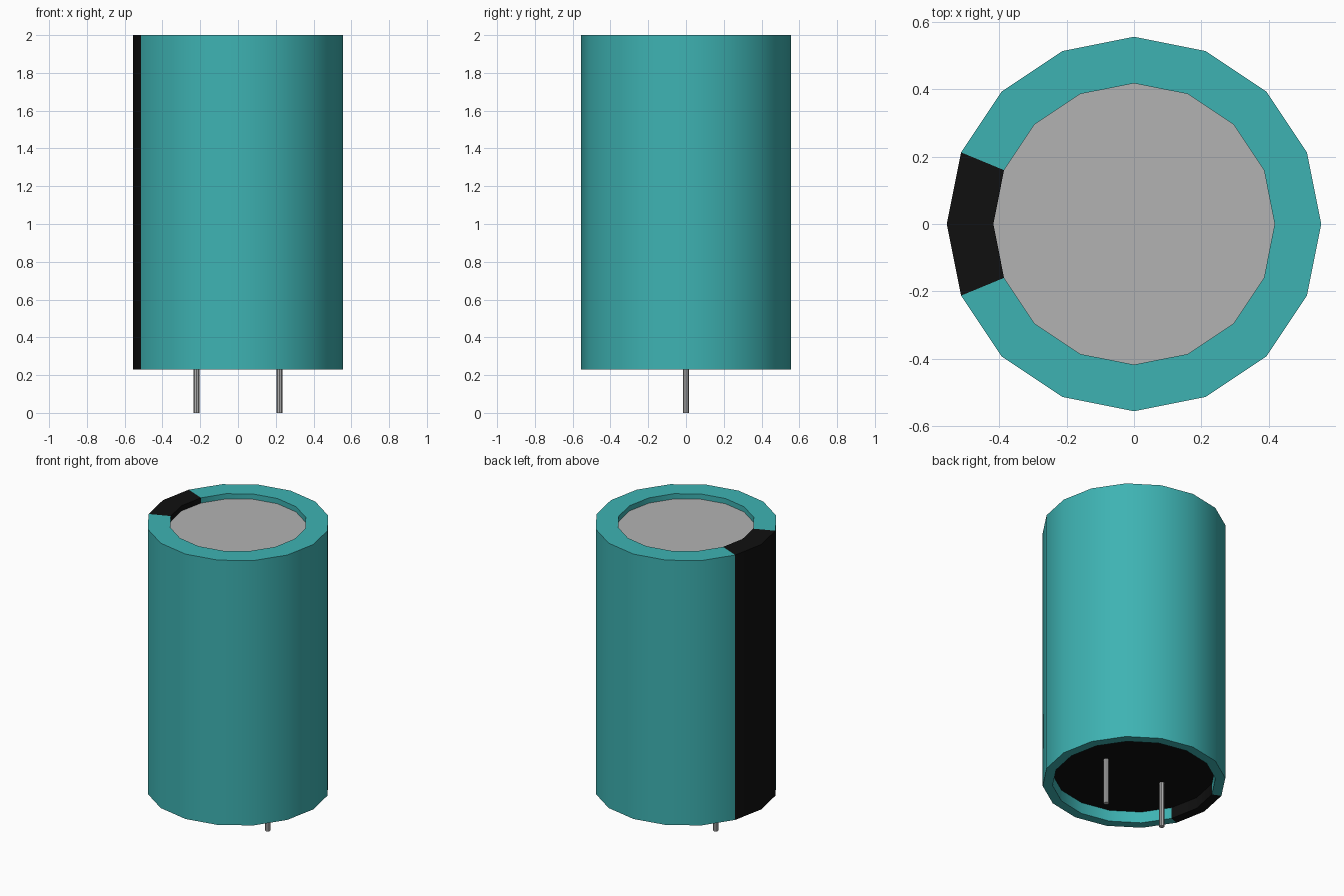
import bpy
import bmesh
import math

cube = bpy.data.objects.get("Cube")
if cube:
    bpy.data.objects.remove(cube, do_unlink=True)

SIDES = 16
BOTTOM, TOP = 0.23, 2.0
BASE_Z, LID_Z = 0.305, 1.965
BASE_R, LID_R, OUTER_R = 0.495, 0.417, 0.555


def material(name, rgb):
    m = bpy.data.materials.new(name)
    m.use_nodes = True
    m.diffuse_color = (*rgb, 1)
    m.node_tree.nodes["Principled BSDF"].inputs["Base Color"].default_value = (*rgb, 1)
    return m


teal = material("teal sleeve", (0.048, 0.45, 0.45))
black = material("black", (0.005, 0.005, 0.005))
grey = material("grey metal", (0.45, 0.45, 0.45))


def finish(bm, name, mats):
    mesh = bpy.data.meshes.new(name)
    bm.to_mesh(mesh)
    bm.free()
    for m in mats:
        mesh.materials.append(m)
    obj = bpy.data.objects.new(name, mesh)
    bpy.context.collection.objects.link(obj)
    return obj


def smooth(obj):
    bpy.ops.object.select_all(action='DESELECT')
    obj.select_set(True)
    bpy.context.view_layer.objects.active = obj
    bpy.ops.object.shade_smooth_by_angle(angle=math.radians(30))


# Sleeve: one wall profile revolved, with lips folded in at both ends
profile = [(BASE_R, BASE_Z), (BASE_R, BOTTOM), (OUTER_R, BOTTOM),
           (OUTER_R, TOP), (LID_R, TOP), (LID_R, LID_Z)]
bm = bmesh.new()
rings = []
for i in range(SIDES):
    a = 2 * math.pi * i / SIDES
    rings.append([bm.verts.new((r * math.cos(a), r * math.sin(a), z)) for r, z in profile])
for i in range(SIDES):
    p, q = rings[i], rings[(i + 1) % SIDES]
    for j in range(len(profile) - 1):
        face = bm.faces.new((p[j], q[j], q[j + 1], p[j + 1]))
        # Polarity stripe: the two facets facing -x
        face.material_index = int(i in (SIDES // 2 - 1, SIDES // 2))
smooth(finish(bm, "sleeve", [teal, black]))


# Recessed end discs
def disc(name, radius, z, mat, flip):
    bm = bmesh.new()
    bmesh.ops.create_circle(bm, cap_ends=True, segments=SIDES, radius=radius)
    for f in bm.faces:
        f.normal_update()
        if (f.normal.z < 0) != flip:
            f.normal_flip()
    bmesh.ops.translate(bm, vec=(0, 0, z), verts=bm.verts)
    finish(bm, name, [mat])


disc("can_top", LID_R, LID_Z, grey, False)
disc("base_seal", BASE_R, BASE_Z, black, True)

# Wire leads
for side, x in (("right", -0.22), ("left", 0.22)):
    bm = bmesh.new()
    bmesh.ops.create_cone(bm, cap_ends=True, segments=8, radius1=0.016,
                          radius2=0.016, depth=BASE_Z)
    bmesh.ops.translate(bm, vec=(x, 0, BASE_Z / 2), verts=bm.verts)
    smooth(finish(bm, side + "_lead", [grey]))
